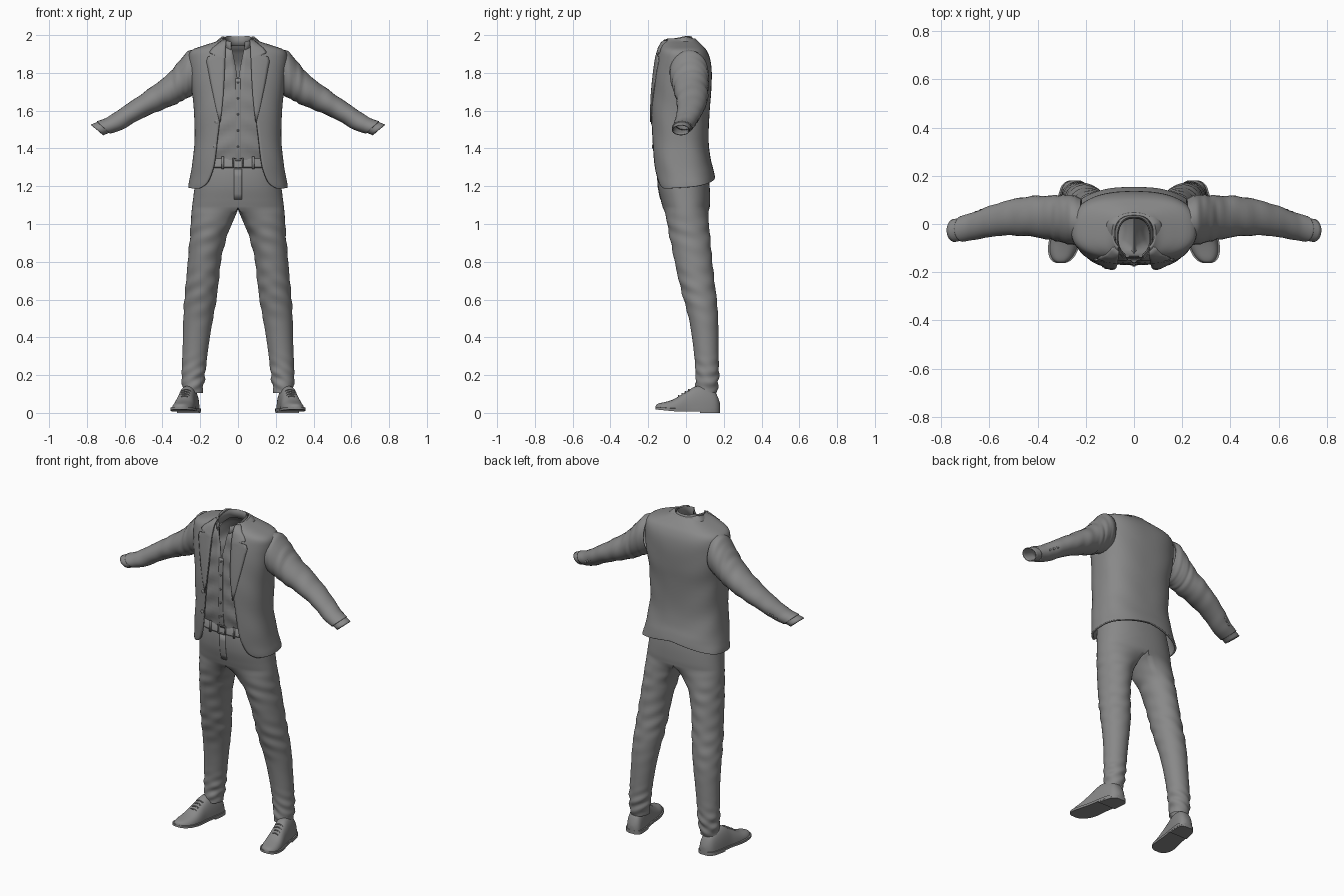
import bpy, bmesh
from math import sin, cos, pi, asin, radians, exp
from mathutils import Vector

if "Cube" in bpy.data.objects:
    bpy.data.objects.remove(bpy.data.objects["Cube"])

GREY = bpy.data.materials.new("dark_grey")
GREY.diffuse_color = (.25, .25, .25, 1)
GREY.use_nodes = True
GREY.node_tree.nodes["Principled BSDF"].inputs["Base Color"].default_value = GREY.diffuse_color
NJ = 2.6  # roundness of the jacket section


def sample(tab, t):
    """Smooth interpolation of table rows, t = row index."""
    t = min(max(t, 0), len(tab) - 1)
    i = min(int(t), len(tab) - 2)
    f = t - i
    p = [tab[min(max(k, 0), len(tab) - 1)] for k in (i - 1, i, i + 1, i + 2)]
    return [b + 0.5 * f * (c - a + f * (2*a - 5*b + 4*c - d + f * (3*(b - c) + d - a)))
            for a, b, c, d in zip(*p)]


def steps(tab, per):
    return [sample(tab, i / per) for i in range((len(tab) - 1) * per + 1)]


def find(tab, z):
    """Row index at which the first column equals z."""
    lo, hi = 0, len(tab) - 1
    up = tab[-1][0] > tab[0][0]
    for _ in range(30):
        m = (lo + hi) / 2
        lo, hi = (m, hi) if (sample(tab, m)[0] < z) == up else (lo, m)
    return lo


def ring(a, yf, yb, th, n=2.4):
    """Point of a rounded torso section, th = 0 at the front, pi at the back."""
    c, yc, e = cos(th), (yf + yb) / 2, 2 / n
    y = yc - (1 if c > 0 else -1) * (yc - yf) * abs(c) ** e
    return a * abs(sin(th)) ** e, y


def surface(name, rows, closed=False, thick=0, caps=False, mirror=True, angle=40):
    """Skin a list of point rows, mirrored to the other side."""
    bm = bmesh.new()
    vs = [[bm.verts.new(p) for p in r] for r in rows]
    m = len(rows[0])
    for r0, r1 in zip(vs, vs[1:]):
        for j in range(m if closed else m - 1):
            q = (r0[j], r0[(j + 1) % m], r1[(j + 1) % m], r1[j])
            if not (mirror and all(abs(v.co.x) < 1e-4 for v in q)):
                bm.faces.new(q)
    if caps:
        bm.faces.new(vs[0])
        bm.faces.new(vs[-1])
    bmesh.ops.recalc_face_normals(bm, faces=bm.faces)
    me = bpy.data.meshes.new(name)
    bm.to_mesh(me)
    bm.free()
    me.materials.append(GREY)
    ob = bpy.data.objects.new(name, me)
    bpy.context.collection.objects.link(ob)
    bpy.ops.object.select_all(action='DESELECT')
    bpy.context.view_layer.objects.active = ob
    ob.select_set(True)
    bpy.ops.object.shade_smooth_by_angle(angle=radians(angle))
    if mirror:
        ob.modifiers.new("mirror", 'MIRROR').merge_threshold = 0.0005
    if thick:
        s = ob.modifiers.new("thickness", 'SOLIDIFY')
        s.thickness, s.offset = thick, 0


def button(name, p, r=0.009, mirror=False):
    rows = []
    for k, d in ((.6, -.005), (1, -.003), (1, .003), (.6, .005)):
        rows.append([Vector(p) + Vector((r*k*cos(i*pi/6), d, r*k*sin(i*pi/6))) for i in range(12)])
    surface(name, rows, True, caps=True, mirror=mirror)


# Jacket body: z, half width, front y, back y, half gap of the front opening
JACKET = [(1.188, .258, -.150, .148, .205), (1.21, .255, -.156, .145, .168), (1.25, .247, -.164, .138, .145),
          (1.32, .236, -.174, .125, .124), (1.45, .224, -.181, .114, .108), (1.60, .228, -.184, .12, .09),
          (1.70, .238, -.178, .128, .08), (1.80, .25, -.167, .131, .075), (1.87, .256, -.156, .123, .072),
          (1.915, .243, -.145, .105, .07), (1.942, .172, -.137, .082, .069), (1.962, .112, -.128, .062, .067),
          (1.978, .084, -.115, .046, .065)]
rows = []
for z, a, yf, yb, g in steps(JACKET, 4):
    t0 = asin(min(g / a, .95) ** (NJ / 2))
    row = []
    for j in range(41):
        u = j / 40
        x, y = ring(a, yf, yb, t0 + (pi - t0) * u, NJ)
        lift = .06 * u * u * max(0, min(1, (1.42 - z) / .23))
        row.append((x, y + .003 * sin(30 * z + 9 * u) * sin(pi * u), z + lift))
    rows.append(row)
surface("jacket_body", rows, thick=.011)


def front_y(x, z, off=0):
    _, a, yf, yb, _ = sample(JACKET, find(JACKET, z))
    yc = (yf + yb) / 2
    return yc - (yc - yf) * max(0, 1 - min(x / a, 1) ** NJ) ** (1 / NJ) - off


# Lapels with notch: z, outer edge x
LAPEL = [(1.54, .096), (1.60, .112), (1.68, .13), (1.76, .147), (1.83, .16), (1.862, .167), (1.874, .158),
         (1.882, .118), (1.892, .148), (1.91, .15), (1.93, .135), (1.945, .115), (1.96, .098), (1.974, .082)]
rows = []
for z, xo in LAPEL:
    g = sample(JACKET, find(JACKET, z))[4] - .004
    xs = [g + (xo - g) * k / 6 for k in range(7)]
    rows.append([(x, front_y(x, z, .008 + .002 * sin(pi * k / 6)), z + (.012 * k / 6 if 1.87 < z < 1.9 else 0))
                 for k, x in enumerate(xs)])
surface("lapel", rows, thick=.006)

# Jacket collar folded round the back of the neck
rows = []
for a, yf, yb, z in ((.124, -.13, .076, 1.955), (.106, -.125, .062, 1.975), (.09, -.118, .046, 1.99),
                     (.081, -.112, .038, 1.99), (.078, -.11, .034, 1.955)):
    row = [ring(a, yf, yb, 1.25 + (pi - 1.25) * j / 20) for j in range(21)]
    rows.append([(x, y, z - .25 * abs(y)) for x, y in row])
surface("jacket_collar", rows, thick=.005)

# Sleeves: upper edge x z, lower edge x z, front y, back y
SLEEVE = [(.225, 1.918, .215, 1.70, -.078, .102), (.262, 1.912, .25, 1.68, -.083, .116),
          (.315, 1.852, .29, 1.66, -.072, .116), (.375, 1.785, .335, 1.636, -.06, .114),
          (.48, 1.705, .42, 1.602, -.046, .109), (.595, 1.625, .525, 1.555, -.045, .083),
          (.69, 1.562, .615, 1.503, -.06, .048), (.745, 1.540, .68, 1.482, -.07, .03)]


def tube(tab, per, wr=0.0, n=24):
    out = []
    for i, (xu, zu, xl, zl, yf, yb) in enumerate(steps(tab, per)):
        c = Vector(((xu + xl) / 2, (yf + yb) / 2, (zu + zl) / 2))
        up = Vector((xu - xl, 0, zu - zl)) / 2
        s = i / ((len(tab) - 1) * per)
        row = []
        for j in range(n):
            t = 2 * pi * j / n
            k = 1 + wr * sin(pi * s) * (sin(48 * s + 2.2 * sin(t)) + .6 * sin(75 * s + 3 * cos(t)))
            row.append(c + up * cos(t) * k + Vector((0, (yb - yf) / 2 * sin(t) * k, 0)))
        out.append(row)
    return out


surface("sleeve", tube(SLEEVE, 7, .022), True, thick=.008)
surface("shirt_cuff", tube([(.70, 1.552, .635, 1.498, -.055, .038), (.745, 1.537, .685, 1.485, -.066, .024),
                            (.777, 1.524, .715, 1.472, -.072, .018)], 2), True, thick=.006)
for k in range(3):
    button("sleeve_button", (.655 - .02 * k, .049 + .0075 * k, 1.528 + .013 * k), .007, mirror=True)

# Shirt front and back with an open neck
SHIRT = [(1.33, .195, -.148, .095, 0), (1.40, .2, -.16, .093, 0), (1.50, .2, -.165, .095, 0),
         (1.60, .205, -.167, .1, 0), (1.70, .212, -.165, .108, 0), (1.77, .215, -.16, .11, .003),
         (1.84, .21, -.153, .1, .014), (1.90, .17, -.146, .07, .026), (1.93, .1, -.143, .045, .033),
         (1.95, .075, -.14, .032, .036)]
rows = []
for z, a, yf, yb, g in steps(SHIRT, 5):
    t0 = asin((max(g, 0) / a) ** 1.2)
    row = []
    for j in range(33):
        x, y = ring(a, yf, yb, t0 + (pi - t0) * j / 32)
        row.append((x, y + .004 * sin(55 * z + 30 * x) * min(1, x * 20), z))
    rows.append(row)
surface("shirt", rows, thick=.004)

# Placket strip and shirt buttons
rows = [[(d, yf - .003, z) for d in (0, .008, .014)] for z, a, yf, yb, g in steps(SHIRT[:6], 3)]
surface("shirt_placket", rows, thick=.004)
for k in range(5):
    z = 1.41 + .085 * k
    button("shirt_button", (0, sample(SHIRT, find(SHIRT, z))[2] - .005, z), .006)

# Shirt collar: stand, fold and pointed leaves
rows = []
for a, yf, yb, drop in ((.066, -.135, .024, .05), (.066, -.136, .026, .01), (.069, -.139, .03, 0),
                        (.073, -.143, .034, .008), (.08, -.15, .04, .034)):
    t0 = asin((.036 / a) ** 1.2)
    row = []
    for j in range(25):
        th = t0 + (pi - t0) * j / 24
        x, y = ring(a, yf, yb, th)
        row.append((x, y, 2 - .04 * ((1 + cos(th)) / 2) ** 1.2 - .3 * max(0, y) - drop * (1 + .5 * exp(-j / 3))))
    rows.append(row)
surface("shirt_collar", rows, thick=.004)

# Trousers: z, outer x, inner x, front y, back y, pelvis blend
TROUSERS = [(1.37, .195, 0, -.138, .098, 1), (1.28, .216, 0, -.15, .114, 1), (1.20, .229, 0, -.148, .125, 1),
            (1.13, .238, 0, -.134, .128, 1), (1.09, .243, 0, -.124, .126, 1), (1.05, .247, .024, -.114, .124, .55),
            (1.0, .25, .042, -.102, .124, .22), (.93, .255, .06, -.086, .128, 0), (.82, .264, .088, -.064, .138, 0),
            (.70, .275, .102, -.038, .15, 0), (.60, .284, .114, -.012, .163, 0), (.50, .289, .132, .015, .17, 0),
            (.40, .291, .149, .032, .172, 0), (.30, .295, .163, .044, .173, 0), (.22, .298, .172, .05, .174, 0),
            (.16, .297, .18, .05, .172, 0), (.105, .292, .188, .05, .162, 0)]
rows = []
for z, xo, xi, yf, yb, w in steps(TROUSERS, 8):
    w, cx, rx = min(max(w, 0), 1), (xo + xi) / 2, (xo - xi) / 2
    yc, ry = (yf + yb) / 2, (yb - yf) / 2
    amp = .07 * exp(-((z - .17) / .09) ** 2) + .03 * exp(-((z - .66) / .16) ** 2) + .024 * exp(-((z - .95) / .1) ** 2)
    row = []
    for j in range(40):
        if j <= 30:
            th, psi = pi * j / 30, radians(-45 + 270 * j / 30)
            px, py = ring(xo, yf, yb, th, 2.3)
            px = 0 if j in (0, 30) else px
        else:
            psi = radians(225 + 90 * (j - 30) / 10)
            px, py = 0, yb + (yf - yb) * (j - 30) / 10
        k = 1 + amp * (.7 * sin((105 if z < .35 else 62) * z + 4 * sin(psi)) + .5 * sin(80 * z - 4 * cos(psi)))
        lx, ly = cx + rx * k * sin(psi), yc - ry * k * cos(psi)
        row.append((lx + (px - lx) * w, ly + (py - ly) * w, z))
    rows.append(row)
surface("trousers", rows, True, angle=60)

# Fly, belt, loops and buckle
rows = [[(x, sample(TROUSERS, find(TROUSERS, z))[3] - (.001 if x < .02 else 0), z) for x in (0, .012, .02)]
        for z in (1.29, 1.25, 1.2, 1.16, 1.13)]
surface("fly", rows, thick=.003)
rows = []
for z in (1.298, 1.302, 1.344, 1.348):
    _, xo, _, yf, yb, _ = sample(TROUSERS, find(TROUSERS, z))
    e = .008 if 1.3 < z < 1.346 else .005
    rows.append([(*ring(xo + e, yf - e, yb + e, pi * j / 32, 2.3), z) for j in range(33)])
surface("belt", rows, thick=.005)
for name, x0, x1, z0, z1, y in (("belt_loop", .075, .087, 1.29, 1.357, -.155), ("buckle_side", .022, .028, 1.297, 1.35, -.160),
                                ("buckle_top", 0, .028, 1.344, 1.35, -.160), ("buckle_bottom", 0, .028, 1.297, 1.303, -.160)):
    surface(name, [[(x, y, z) for x in (x0, x1)] for z in (z0, z1)], thick=.007)

# Jacket buttons on one side
for x, z in ((-.113, 1.54), (-.122, 1.41)):
    button("jacket_button", (x, front_y(-x, z, .008), z), .011)

# Shoes: y, half width, top z
SHOE = [(.181, .014, .045), (.172, .034, .075), (.15, .047, .115), (.10, .052, .14), (.05, .052, .14), (.01, .052, .118),
        (-.03, .056, .093), (-.07, .058, .07), (-.11, .055, .058), (-.14, .043, .051), (-.156, .027, .044), (-.162, .01, .032)]


def foot_x(y):
    return .246 + (.18 - y) * .17


rows = []
for y, hw, top in steps(SHOE, 3):
    rows.append([(foot_x(y) + hw * (1 if cos(t) > 0 else -1) * abs(cos(t)) ** .75, y, .018 + (top - .018) * sin(t) ** .9)
                 for t in [max(0, pi * j / 18 - 1e-9) for j in range(19)]])
surface("shoe_upper", rows, caps=True)


def slab(name, z0, z1, extra, ymin):
    out = [(y, hw + extra) for y, hw, _ in steps(SHOE, 2) if y > ymin]
    loop = [(foot_x(y) + h, y) for y, h in out] + [(foot_x(y) - h, y) for y, h in reversed(out)]
    toe = lambda y: .01 * max(0, (-y - .06) / .1)  # slight toe lift
    surface(name, [[(x, y, z + toe(y)) for x, y in loop] for z in (z0, z1)], True, caps=True)


slab("shoe_sole", .008, .022, .007, -1)
slab("shoe_heel", 0, .012, .006, .065)

# Laces across the instep
for k in range(4):
    y = .015 - .018 * k
    top = sample(SHOE, len(SHOE) - 1 if y < -.162 else find(SHOE, y))[2]
    rows = []
    for i in range(7):
        u = (i - 3) / 3
        c = Vector((foot_x(y) + .024 * u, y, top + .003 - .009 * u * u))
        rows.append([c + Vector((0, .004 * cos(a * pi / 3), .004 * sin(a * pi / 3))) for a in range(6)])
    surface("shoe_lace", rows, True, caps=True)
